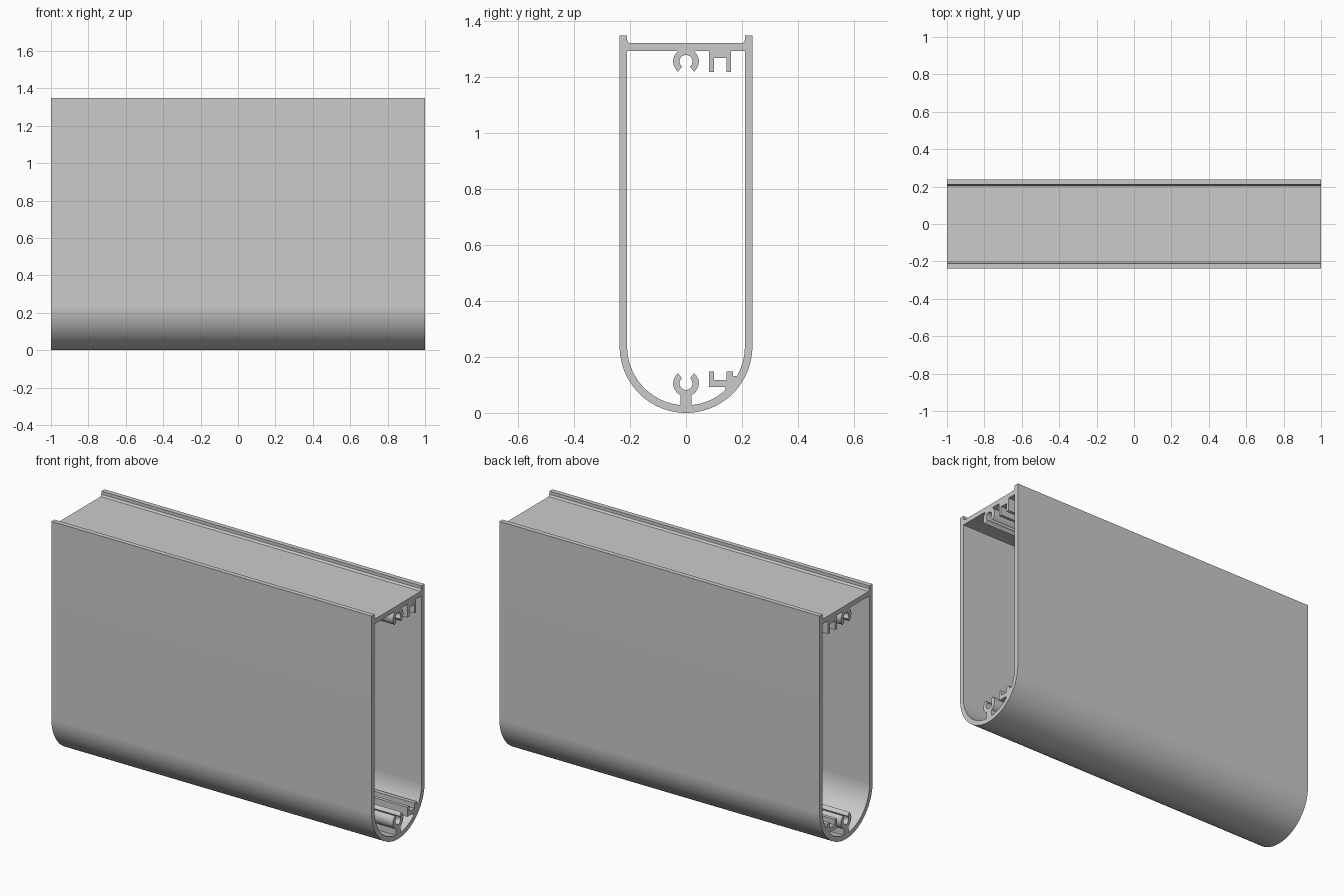
import bpy, bmesh
from math import sin, cos, asin, degrees, radians

if "Cube" in bpy.data.objects:
    bpy.data.objects.remove(bpy.data.objects["Cube"], do_unlink=True)

LENGTH = 2.0
R_OUT, R_IN = 0.237, 0.21      # wall radii, sharing one centre height
TOP, PLATE_TOP, PLATE_LOW = 1.348, 1.32, 1.293


def arc(r, cz, a0, a1, n, flip=1):
    """Points (y, z) on a circle; angles run from straight down (or up if flipped)."""
    angles = [radians(a0 + (a1 - a0) * i / n) for i in range(n + 1)]
    return [(r * sin(a), cz - flip * r * cos(a)) for a in angles]


def screw_boss(cz, flip, half_neck, r_out=0.046, r_in=0.023, gap=142):
    """C-shaped screw channel, traced from its right neck to its left neck."""
    t = degrees(asin(half_neck / r_out))
    return (arc(r_out, cz, t, gap, 14, flip)
            + arc(r_in, cz, gap, -gap, 28, flip)
            + arc(r_out, cz, -gap, -t, 14, flip))


# Outer outline: round bottom, straight sides, two lips above the top plate
outer = arc(R_OUT, R_OUT, -90, 90, 64)
outer += [(R_OUT, TOP), (R_IN, TOP), (R_IN, PLATE_TOP + 0.01), (R_IN - 0.008, PLATE_TOP)]
outer += [(-y, z) for y, z in reversed(outer[-4:])]

# Inner outline: lower boss, lower channel, upper channel, upper boss
neck = degrees(asin(0.02 / R_IN))
inner = screw_boss(0.105, 1, 0.02)[::-1]
inner += arc(R_IN, R_OUT, neck, 41, 14)
inner += [(0.142, 0.093), (0.082, 0.093), (0.082, 0.147), (0.1, 0.147), (0.1, 0.117),
          (0.145, 0.117), (0.145, 0.147), (0.167, 0.147), (0.167, 0.131)]
inner += arc(R_IN, R_OUT, 59.7, 90, 12)
inner += [(R_IN, PLATE_LOW)]
inner += [(0.161, PLATE_LOW), (0.161, 1.218), (0.144, 1.218), (0.144, 1.268),
          (0.1, 1.268), (0.1, 1.218), (0.082, 1.218), (0.082, PLATE_LOW)]
inner += [(0.036, PLATE_LOW)] + screw_boss(1.255, -1, 0.03) + [(-0.036, PLATE_LOW)]
inner += [(-R_IN, PLATE_LOW)] + arc(R_IN, R_OUT, -90, -neck, 32)

# Fill the section between both outlines and extrude it along x
bm = bmesh.new()
edges = []
for loop in (outer, inner):
    verts = [bm.verts.new((-LENGTH / 2, y, z)) for y, z in loop]
    edges += [bm.edges.new((v, verts[i - 1])) for i, v in enumerate(verts)]
bmesh.ops.triangle_fill(bm, edges=edges, use_beauty=True, normal=(1, 0, 0))
ext = bmesh.ops.extrude_face_region(bm, geom=bm.faces[:], use_keep_orig=True)
moved = [g for g in ext["geom"] if isinstance(g, bmesh.types.BMVert)]
bmesh.ops.translate(bm, verts=moved, vec=(LENGTH, 0, 0))
bmesh.ops.recalc_face_normals(bm, faces=bm.faces[:])

mesh = bpy.data.meshes.new("extruded_housing")
bm.to_mesh(mesh)
bm.free()
housing = bpy.data.objects.new("extruded_housing", mesh)
bpy.context.collection.objects.link(housing)

# Single plain aluminium grey
grey = bpy.data.materials.new("aluminium_grey")
grey.use_nodes = True
colour = (0.6, 0.6, 0.6, 1)
grey.diffuse_color = colour
grey.node_tree.nodes["Principled BSDF"].inputs["Base Color"].default_value = colour
mesh.materials.append(grey)

bpy.ops.object.select_all(action="DESELECT")
housing.select_set(True)
bpy.context.view_layer.objects.active = housing
bpy.ops.object.shade_smooth_by_angle(angle=radians(30))
